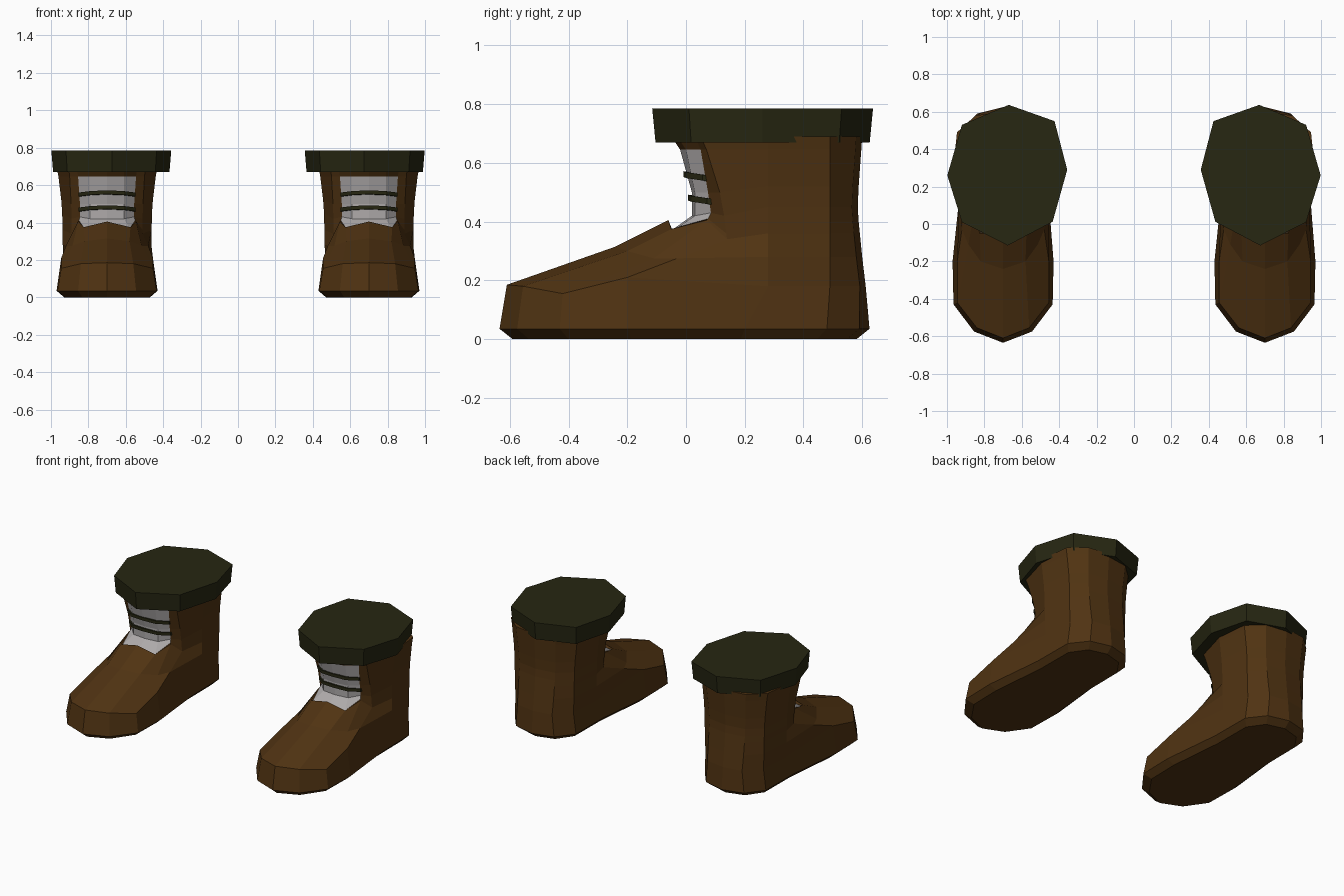
import bpy, bmesh
from mathutils import Vector

if "Cube" in bpy.data.objects:
    bpy.data.objects.remove(bpy.data.objects["Cube"])

def material(name, color):
    m = bpy.data.materials.new(name)
    m.diffuse_color = (*color, 1)
    m.use_nodes = True
    m.node_tree.nodes["Principled BSDF"].inputs["Base Color"].default_value = m.diffuse_color
    return m

LEATHER = material("brown leather", (0.080, 0.033, 0.006))
TRIM = material("dark olive trim", (0.020, 0.020, 0.006))
CLOTH = material("pale grey tongue", (0.42, 0.40, 0.40))
CX = 0.70  # distance of each boot's middle from the centre line

def finish(name, bm, mats):
    bmesh.ops.remove_doubles(bm, verts=bm.verts, dist=1e-5)
    bmesh.ops.recalc_face_normals(bm, faces=bm.faces)
    me = bpy.data.meshes.new(name)
    bm.to_mesh(me)
    bm.free()
    for m in mats:
        me.materials.append(m)
    ob = bpy.data.objects.new(name, me)
    bpy.context.collection.objects.link(ob)
    return ob

# Half outline of the foot at the welt, toe to heel: (half width, y)
OUTLINE = [(0, -.635), (.155, -.575), (.265, -.43), (.27, -.2),
           (.228, .2), (.225, .48), (.14, .59), (0, .625)]

# Each level: four front points, then (half width, heel y, z) for the rear
LEVELS = [
    ([(0, -.61, .185), (.14, -.555, .18), (.245, -.42, .155), (.245, -.2, .21)], (.232, .612, .18)),
    ([(0, -.24, .315), (.12, -.2, .30), (.185, -.11, .275), (.22, -.03, .275)], (.237, .60, .28)),
    ([(0, -.06, .405), (.125, -.05, .375), (.155, .07, .405), (.19, .14, .34)], (.238, .592, .36)),
    ([(0, -.05, .37), (.12, -.045, .368), (.15, .075, .41), (.19, .137, .36)], (.239, .588, .40)),
    ([(0, .02, .42), (.09, .03, .42), (.145, .085, .43), (.19, .13, .42)], (.24, .585, .45)),
    ([(0, .02, .50), (.09, .03, .50), (.145, .075, .50), (.192, .115, .50)], (.245, .588, .52)),
    ([(0, -.02, .645), (.09, .0, .645), (.155, .05, .645), (.20, .07, .645)], (.26, .597, .645)),
    ([(0, -.05, .69), (.09, -.03, .69), (.16, .03, .69), (.205, .05, .69)], (.268, .60, .69)),
]

def half_rings():
    # sole bottom is the welt pulled inwards
    yield [(w * .85, y * .93, 0) for w, y in OUTLINE]
    yield [(w, y, .035) for w, y in OUTLINE]
    for front, (w, yb, z) in LEVELS:
        yield front + [(w, .28, z), (w * .92, .49, z), (w * .55, yb - .02, z), (0, yb, z)]

def boot(side, label):
    bm = bmesh.new()
    rings = []
    for half in half_rings():
        full = half + [(-w, y, z) for w, y, z in half[-2:0:-1]]
        rings.append([bm.verts.new((side * CX + w, y, z)) for w, y, z in full])
    n = len(rings[0])
    for r, (a, b) in enumerate(zip(rings, rings[1:])):
        for i in range(n):
            j = (i + 1) % n
            f = bm.faces.new((a[i], a[j], b[j], b[i]))
            # tongue fills the opening above the instep lip
            if 5 <= r <= 7 and (i < 2 or i >= n - 2):
                f.material_index = 1
    bm.faces.new(rings[0])
    bm.faces.new(rings[-1])
    finish(label + "_boot", bm, [LEATHER, CLOTH])

# Cuff outline around the ankle: (x, y)
CUFF = [(.675, -.115), (.92, .01), (.998, .26), (.92, .53),
        (.67, .637), (.425, .55), (.357, .29), (.435, .012)]

def cuff(side, label):
    bm = bmesh.new()
    mid = Vector((.675, .26))
    rings = []
    for z, s in ((.67, .97), (.785, 1)):
        pts = [mid + (Vector(p) - mid) * s for p in CUFF]
        rings.append([bm.verts.new((side * p.x, p.y, z)) for p in pts])
    lo, hi = rings
    for i in range(8):
        j = (i + 1) % 8
        bm.faces.new((lo[i], lo[j], hi[j], hi[i]))
    bm.faces.new(lo)
    bm.faces.new(hi)
    finish(label + "_cuff", bm, [TRIM])

def lace(side, label, index, z, y):
    # flat cord bent over the tongue, lower at both ends
    path = [(-.152, y + .065, z - .012), (-.09, y + .012, z - .004), (0, y, z),
            (.09, y + .012, z - .004), (.152, y + .065, z - .012)]
    bm = bmesh.new()
    prev = None
    for x, py, pz in path:
        ring = [bm.verts.new((side * CX + x, py + dy, pz + dz))
                for dy, dz in ((-.012, -.008), (.02, -.012), (.02, .008), (-.012, .012))]
        if prev:
            for i in range(4):
                j = (i + 1) % 4
                bm.faces.new((prev[i], prev[j], ring[j], ring[i]))
        else:
            bm.faces.new(ring)
        prev = ring
    bm.faces.new(prev)
    finish(f"{label}_lace_{index}", bm, [TRIM])

for side, label in ((1, "right"), (-1, "left")):
    boot(side, label)
    cuff(side, label)
    lace(side, label, 1, .56, .003)
    lace(side, label, 2, .48, .018)
